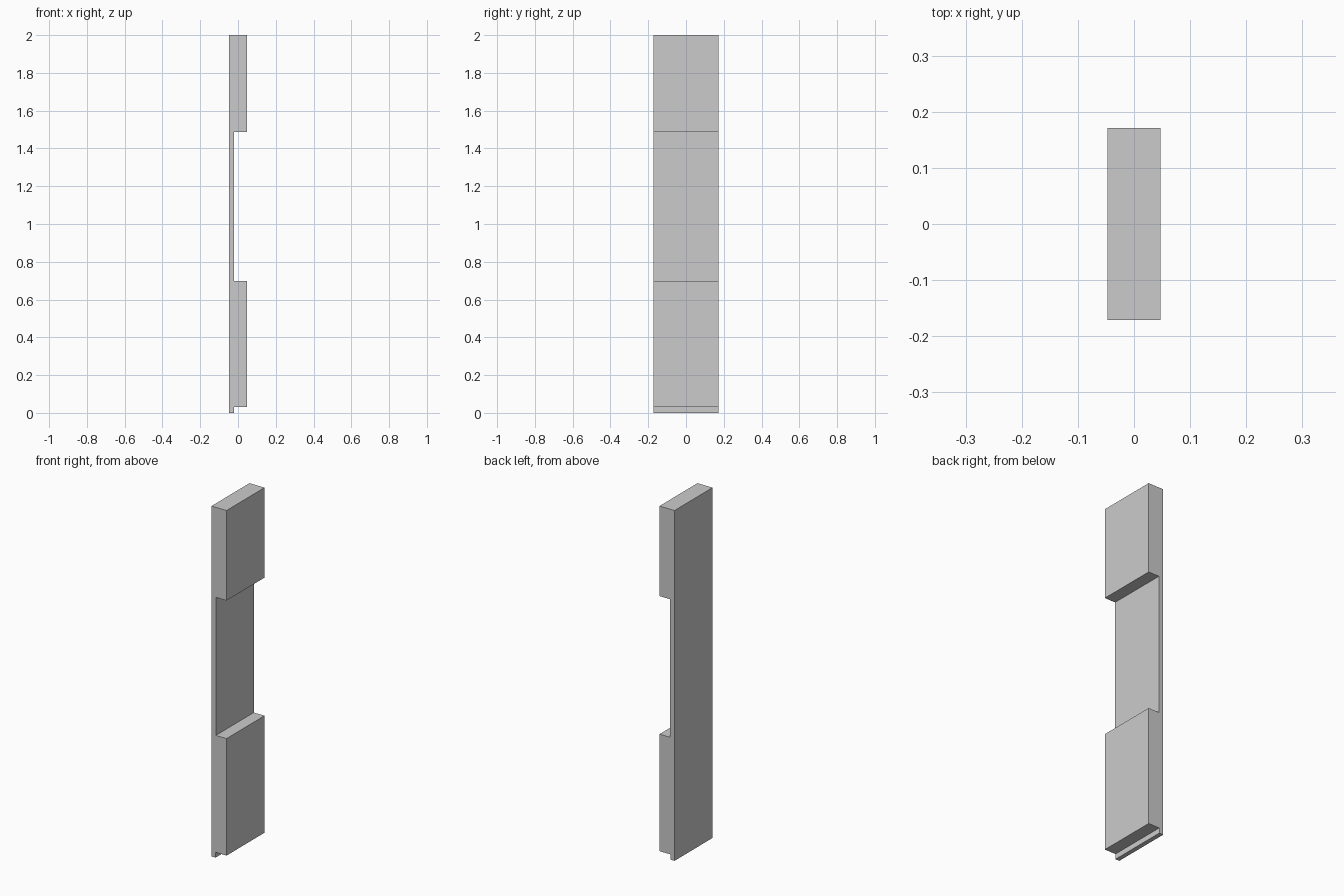
import bpy, bmesh

if "Cube" in bpy.data.objects:
    bpy.data.objects.remove(bpy.data.objects["Cube"])

HALF_X, HALF_Y, HEIGHT = 0.0475, 0.171, 2.0
NOTCH_X, LIP_X = -0.02, -0.022      # inner faces of the recess and bottom lip
LIP_Z, NOTCH_LOW, NOTCH_HIGH = 0.03, 0.698, 1.486

# Side profile (x, z): bottom lip, lower block, thin recess, upper block
profile = [
    (-HALF_X, 0), (LIP_X, 0), (LIP_X, LIP_Z), (HALF_X, LIP_Z),
    (HALF_X, NOTCH_LOW), (NOTCH_X, NOTCH_LOW),
    (NOTCH_X, NOTCH_HIGH), (HALF_X, NOTCH_HIGH),
    (HALF_X, HEIGHT), (-HALF_X, HEIGHT),
]


def extrude_profile(name, points, half_depth):
    bm = bmesh.new()
    face = bm.faces.new([bm.verts.new((x, -half_depth, z)) for x, z in points])
    result = bmesh.ops.extrude_face_region(bm, geom=[face])
    moved = [g for g in result["geom"] if isinstance(g, bmesh.types.BMVert)]
    bmesh.ops.translate(bm, verts=moved, vec=(0, 2 * half_depth, 0))
    bmesh.ops.recalc_face_normals(bm, faces=bm.faces)
    mesh = bpy.data.meshes.new(name)
    bm.to_mesh(mesh)
    bm.free()
    obj = bpy.data.objects.new(name, mesh)
    bpy.context.collection.objects.link(obj)
    return obj


# Notched upright panel
extrude_profile("notched_panel", profile, HALF_Y)
